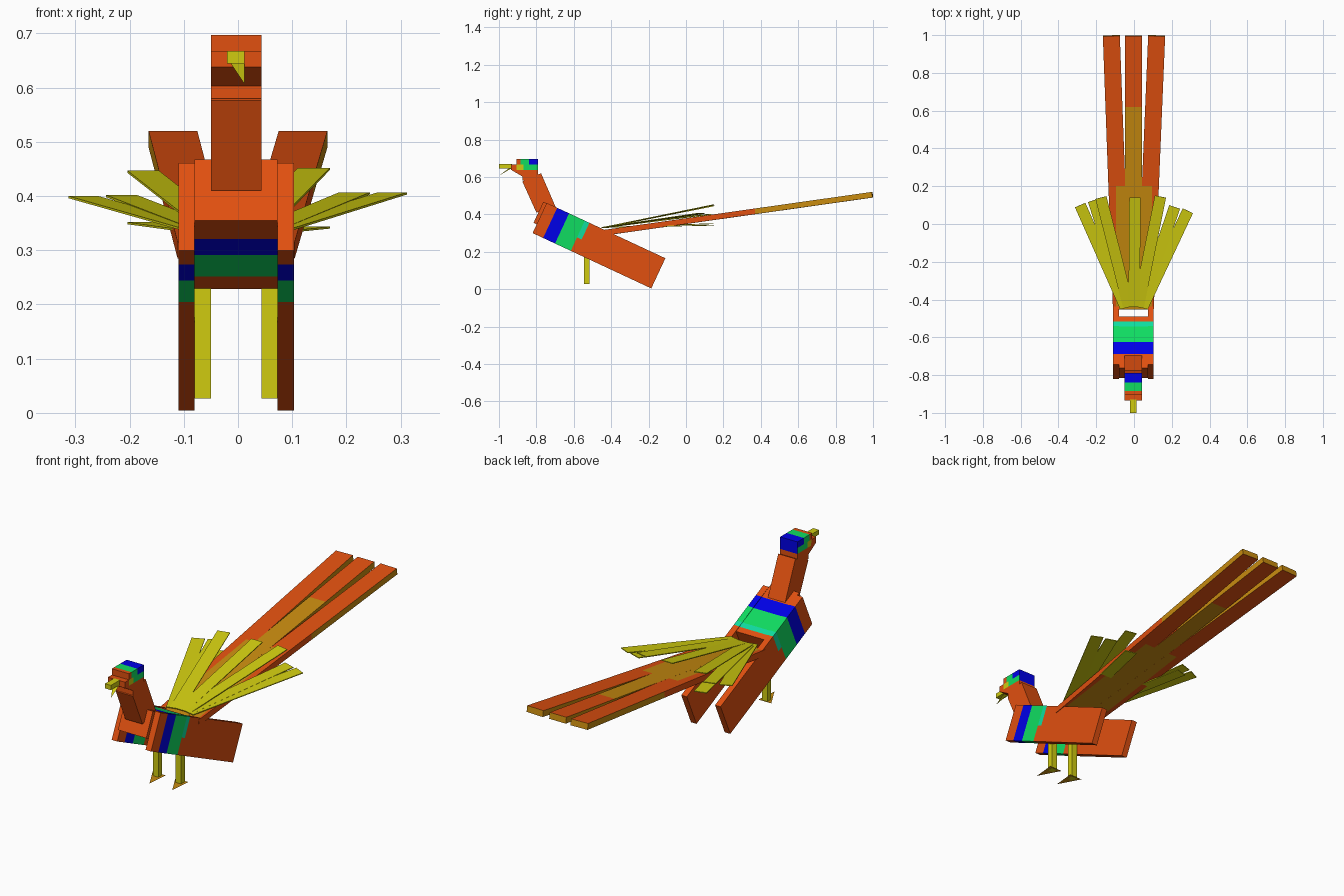
import bpy, bmesh, math
from mathutils import Vector

cube = bpy.data.objects.get("Cube")
if cube:
    bpy.data.objects.remove(cube, do_unlink=True)

PALETTE = {
    "orange": (0.75, 0.08, 0.005),
    "yellow": (0.63, 0.60, 0.005),
    "ochre": (0.58, 0.26, 0.005),
    "blue": (0.0, 0.0, 0.8),
    "green": (0.005, 0.72, 0.12),
    "turquoise": (0.005, 0.72, 0.35),
}
NAMES = list(PALETTE)
MATS = []
for name, rgb in PALETTE.items():
    mat = bpy.data.materials.new(name)
    mat.use_nodes = True
    mat.diffuse_color = (*rgb, 1)
    mat.node_tree.nodes["Principled BSDF"].inputs["Base Color"].default_value = (*rgb, 1)
    MATS.append(mat)

MID = -0.0035                      # centre line of the bird
TILT = math.radians(25)
ALONG = Vector((0, math.cos(TILT), -math.sin(TILT)))
ACROSS = Vector((0, math.sin(TILT), math.cos(TILT)))
WING_START = Vector((0, -0.82, 0.30))


def finish(name, bm, rule, cuts=()):
    """Cut along planes, colour every face by the rule, make the object."""
    for co, no in cuts:
        bmesh.ops.bisect_plane(bm, geom=bm.verts[:] + bm.edges[:] + bm.faces[:],
                               plane_co=co, plane_no=no)
    bmesh.ops.recalc_face_normals(bm, faces=bm.faces[:])
    for f in bm.faces:
        color = rule if isinstance(rule, str) else rule(f.calc_center_median(), f.normal)
        f.material_index = NAMES.index(color)
    me = bpy.data.meshes.new(name)
    bm.to_mesh(me)
    bm.free()
    for mat in MATS:
        me.materials.append(mat)
    ob = bpy.data.objects.new(name, me)
    bpy.context.collection.objects.link(ob)


def prism(name, profile, x0, x1, rule, cuts=()):
    """Extrude a side profile of (y, z) points from x0 to x1."""
    bm = bmesh.new()
    face = bm.faces.new([bm.verts.new((x0, y, z)) for y, z in profile])
    ext = bmesh.ops.extrude_face_region(bm, geom=[face])["geom"]
    moved = [v for v in ext if isinstance(v, bmesh.types.BMVert)]
    bmesh.ops.translate(bm, verts=moved, vec=(x1 - x0, 0, 0))
    finish(name, bm, rule, cuts)


def box(name, x0, x1, y0, y1, z0, z1, rule, cuts=()):
    prism(name, [(y0, z0), (y1, z0), (y1, z1), (y0, z1)], x0, x1, rule, cuts)


def plank(name, start, end, width, thick, rule, cuts=()):
    """Straight flat bar from start to end."""
    start, end = Vector(start), Vector(end)
    side = (end - start).cross(Vector((0, 0, 1))).normalized()
    up = side.cross(end - start).normalized()
    bm = bmesh.new()
    bmesh.ops.create_cube(bm, size=1)
    for v in bm.verts:
        a, b, c = v.co
        v.co = start.lerp(end, b + 0.5) + side * a * width + up * c * thick
    finish(name, bm, rule, cuts)


def triangle(name, points, color):
    bm = bmesh.new()
    bm.faces.new([bm.verts.new(p) for p in points])
    finish(name, bm, color)


def tilted(start, length, height):
    corners = [start, start + ALONG * length,
               start + ALONG * length + ACROSS * height, start + ACROSS * height]
    return [(p.y, p.z) for p in corners]


# Body and wings share the painted bands, measured along the tilted axis
BANDS = [0.062, 0.132, 0.225, 0.252]
band_cuts = [(WING_START + ALONG * t, ALONG) for t in BANDS]
band_cuts.append((WING_START + ACROSS * 0.08, ACROSS))


def bands(c, n):
    t = (c - WING_START).dot(ALONG)
    upper = (c - WING_START).dot(ACROSS) > 0.08
    if t < BANDS[0]:
        return "orange"
    if t < BANDS[1]:
        return "blue"
    if t < BANDS[2]:
        return "green"
    return "turquoise" if t < BANDS[3] and upper else "orange"


prism("body", tilted(Vector((0, -0.815, 0.355)), 0.30, 0.124),
      MID - 0.0765, MID + 0.0765, bands, band_cuts)
for side, label in ((-1, "right"), (1, "left")):
    prism(label + "_wing", tilted(WING_START, 0.70, 0.178),
          MID + side * 0.0765, MID + side * 0.1065, bands, band_cuts)

# Legs and flat feet
for side, label in ((-1, "right"), (1, "left")):
    x = MID + side * 0.0615
    box(label + "_leg", x - 0.015, x + 0.015, -0.545, -0.515, 0.027, 0.25, "yellow")
    triangle(label + "_foot", [(x - 0.04, -0.51, 0.028), (x + 0.03, -0.51, 0.028),
                               (x + 0.02, -0.62, 0.028)], "ochre")

# Neck and head
HX0, HX1 = MID - 0.0465, MID + 0.0465
prism("neck", [(-0.875, 0.576), (-0.775, 0.62), (-0.695, 0.435), (-0.80, 0.41)],
      HX0, HX1, "orange")
box("head", HX0, HX1, -0.875, -0.79, 0.58, 0.638, "orange")


def crown_colors(c, n):
    if n.y < -0.5:
        return "orange"
    if c.z < 0.667 and abs(n.x) > 0.5:
        return "yellow" if c.y < -0.87 else "green"
    if c.y < -0.885:
        return "orange"
    return "green" if c.y < -0.84 else "blue"


box("crown", HX0, HX1, -0.905, -0.79, 0.638, 0.697, crown_colors,
    [((0, y, 0), (0, 1, 0)) for y in (-0.885, -0.87, -0.84)] + [((0, 0, 0.667), (0, 0, 1))])
prism("face", [(-0.935, 0.667), (-0.87, 0.667), (-0.87, 0.60), (-0.935, 0.638)],
      HX0, HX1, "orange")

# Beak
box("upper_beak", -0.02, 0.012, -1.0, -0.93, 0.645, 0.668, "yellow")
triangle("lower_beak", [(-0.02, -0.935, 0.655), (0.012, -0.935, 0.645),
                        (0.012, -1.0, 0.607)], "yellow")

# Long tail feathers, ochre near the root and on the end edges
CENTRE_PATCH, SIDE_PATCH, EDGE = 0.62, 0.2, 0.37


def tail_colors(c, n):
    if n.y > 0.7:
        return "ochre"
    if abs(n.x) > 0.7:
        return "ochre" if c.y > EDGE else "orange"
    if abs(c.x - MID) < 0.045:
        return "ochre" if c.y < CENTRE_PATCH else "orange"
    return "ochre" if c.y < SIDE_PATCH and abs(c.x) < 0.075 else "orange"


for side, label in ((-1, "right"), (0, "middle"), (1, "left")):
    cuts = [((0, y, 0), (0, 1, 0)) for y in (SIDE_PATCH, EDGE, CENTRE_PATCH)]
    if side:
        cuts.append(((side * 0.095, 0, 0), (1, 0, 0)))
    plank(label + "_tail_feather", (MID + side * 0.063, -0.45, 0.30),
          (MID * (1 - abs(side)) + side * 0.12, 0.997, 0.505), 0.09, 0.03,
          tail_colors, cuts)

# Fan of thin feathers over the tail
FAN_TIPS = [
    (-0.285, 0.10, 0.398), (-0.215, 0.125, 0.40), (-0.175, 0.14, 0.445),
    (-0.175, 0.14, 0.35), (0.005, 0.14, 0.45), (0.14, 0.145, 0.45),
    (0.14, 0.145, 0.342), (0.215, 0.09, 0.405), (0.285, 0.07, 0.405),
]
for i, tip in enumerate(FAN_TIPS):
    plank(f"fan_feather_{i + 1}", (tip[0] * 0.16, -0.44, 0.33), tip, 0.06, 0.004, "yellow")
